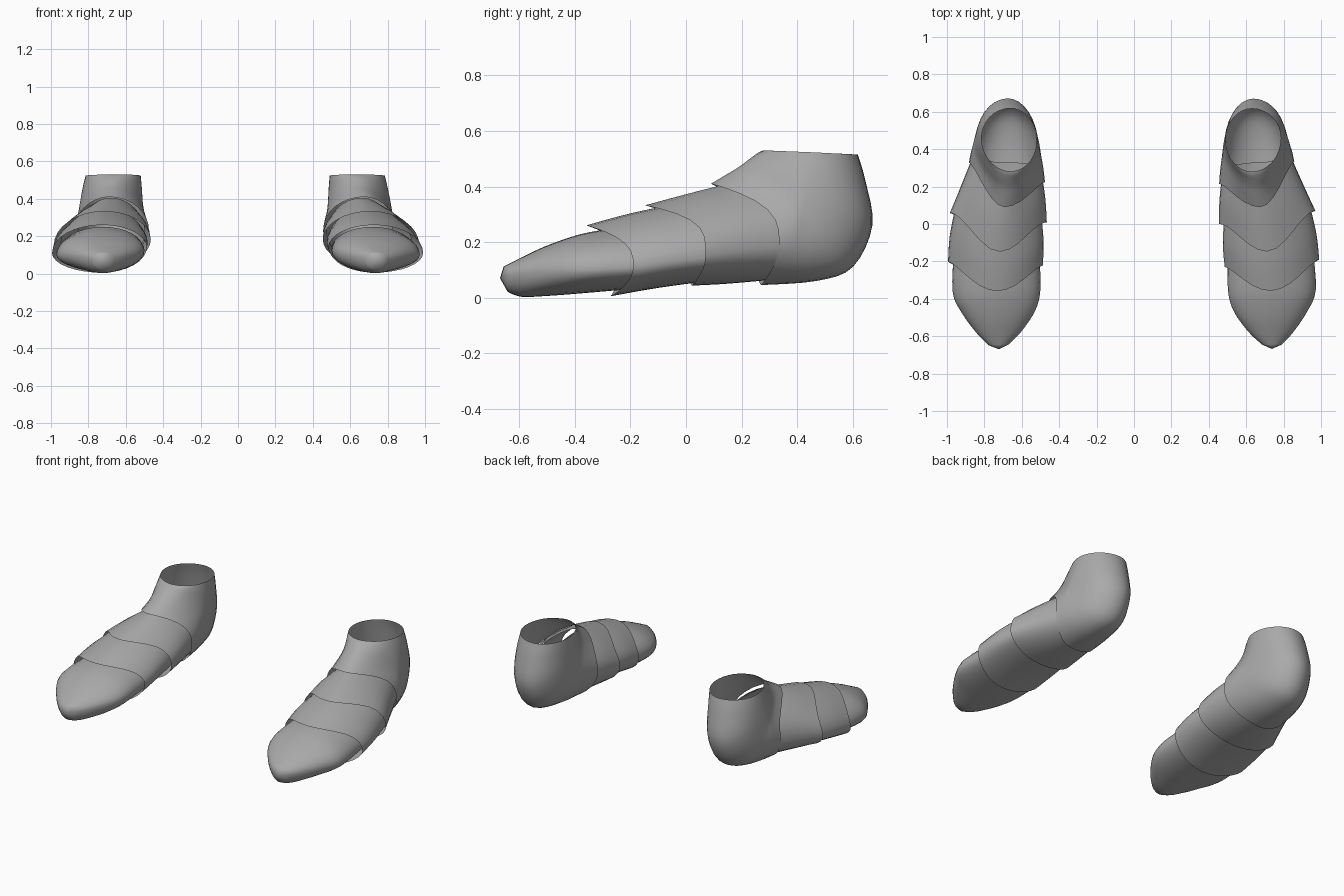
import bpy, bmesh, math
from mathutils import Vector, Matrix

if "Cube" in bpy.data.objects:
    bpy.data.objects.remove(bpy.data.objects["Cube"])

SEG = 8      # segments per quarter of a cross-section
STEPS = 4    # smooth steps between two cross-sections

steel = bpy.data.materials.new("grey_steel")
steel.diffuse_color = (0.40, 0.40, 0.40, 1)
steel.use_nodes = True
steel.node_tree.nodes["Principled BSDF"].inputs["Base Color"].default_value = steel.diffuse_color


def section(inner, top, outer, bottom, p_top, p_low):
    """Closed ring of four elliptic quarters; p_top points the upper edge forward."""
    keys = [Vector(k) for k in (outer, top, inner, bottom)]
    ring = []
    for q in range(4):
        up = q < 2
        p = p_top if up else p_low
        side = keys[0] if q in (0, 3) else keys[2]
        crest = keys[1] if up else keys[3]
        for i in range(SEG):
            f = i / SEG if q in (0, 2) else 1 - i / SEG
            c, s = math.cos(f * math.pi / 2), math.sin(f * math.pi / 2)
            ring.append(Vector((crest.x + (side.x - crest.x) * c,
                                side.y + (crest.y - side.y) * s ** p,
                                side.z + (crest.z - side.z) * s)))
    return ring


def spline(a, b, c, d, t):
    return 0.5 * (2 * b + (c - a) * t + (2 * a - 5 * b + 4 * c - d) * t * t
                  + (3 * b - a - 3 * c + d) * t ** 3)


def shell(name, rows, matrix, tip=None):
    """Skin a curved sheet through the cross-sections, with an optional closed tip."""
    keys = [section(*r) for r in rows]
    last = len(keys) - 1
    rings = []
    for k in range(last):
        four = [keys[max(k - 1, 0)], keys[k], keys[k + 1], keys[min(k + 2, last)]]
        for j in range(STEPS):
            rings.append([spline(*pts, j / STEPS) for pts in zip(*four)])
    rings.append(keys[-1])

    bm = bmesh.new()
    loops = [[bm.verts.new(p) for p in r] for r in rings]
    n = 4 * SEG
    for a, b in zip(loops, loops[1:]):
        for i in range(n):
            bm.faces.new((a[i], a[(i + 1) % n], b[(i + 1) % n], b[i]))
    if tip:
        v = bm.verts.new(tip)
        for i in range(n):
            bm.faces.new((loops[-1][i], loops[-1][(i + 1) % n], v))
    bm.transform(matrix)
    bmesh.ops.recalc_face_normals(bm, faces=bm.faces)
    # sheets are open, so make sure the outside is the one facing away from the middle
    mid = sum((v.co for v in bm.verts), Vector()) / len(bm.verts)
    if sum((f.calc_center_median() - mid).dot(f.normal) * f.calc_area() for f in bm.faces) < 0:
        bmesh.ops.reverse_faces(bm, faces=bm.faces)
    for f in bm.faces:
        f.smooth = True
    mesh = bpy.data.meshes.new(name)
    bm.to_mesh(mesh)
    bm.free()
    mesh.materials.append(steel)
    bpy.context.collection.objects.link(bpy.data.objects.new(name, mesh))


# cross-sections: inner, top, outer, bottom points, then upper and lower edge sharpness
toe_cap = [
    ((.50, -.18, .13), (.72, -.26, .250), (.955, -.12, .11), (.72, -.15, .035), 2, 2),
    ((.503, -.36, .12), (.72, -.38, .228), (.972, -.35, .10), (.72, -.38, .015), 2, 2),
    ((.535, -.47, .11), (.725, -.50, .187), (.925, -.47, .10), (.73, -.50, .006), 2, 2),
    ((.615, -.58, .095), (.73, -.59, .145), (.85, -.58, .09), (.735, -.59, .003), 2, 2),
    ((.685, -.645, .08), (.735, -.655, .112), (.79, -.645, .08), (.735, -.64, .02), 2, 2),
]
front_plate = [
    ((.485, -.23, .14), (.73, -.357, .260), (.99, -.19, .11), (.73, -.27, .005), 3, 2),
    ((.475, -.10, .17), (.715, -.20, .303), (.975, -.05, .13), (.72, -.10, .035), 3, 2),
    ((.485, .08, .19), (.70, .00, .345), (.93, .14, .15), (.70, .10, .062), 3, 2),
]
instep_plate = [
    ((.454, .00, .18), (.71, -.147, .332), (.97, .07, .15), (.70, .02, .043), 4, 2),
    ((.457, .13, .21), (.69, .00, .372), (.91, .20, .17), (.69, .15, .050), 4, 2),
    ((.475, .30, .22), (.665, .13, .405), (.83, .38, .19), (.68, .33, .066), 4, 2),
]
ankle_cuff = [
    ((.455, .215, .23), (.675, .09, .410), (.857, .335, .20), (.68, .27, .045), 3, 2),
    ((.462, .30, .26), (.66, .14, .440), (.842, .40, .24), (.67, .47, .060), 2.4, 1.5),
    ((.472, .36, .30), (.65, .19, .470), (.828, .42, .30), (.65, .60, .110), 1.9, 1),
    ((.480, .40, .37), (.645, .23, .500), (.815, .44, .38), (.64, .67, .260), 1.5, 1),
    ((.485, .43, .46), (.635, .26, .522), (.80, .455, .46), (.635, .645, .42), 1.2, 1),
    ((.490, .45, .523), (.63, .28, .530), (.785, .46, .523), (.63, .617, .515), 1, 1),
]

# the left shoe is mirrored and turned slightly inward
right = Matrix.Identity(4)
left = (Matrix.Translation((-.692, 0, 0)) @ Matrix.Rotation(.04, 4, 'Z')
        @ Matrix.Translation((.68, 0, 0)) @ Matrix.Scale(-1, 4, (1, 0, 0)))

for side, m in (("right", right), ("left", left)):
    shell(side + "_toe_cap", toe_cap, m, tip=(.737, -.668, .07))
    shell(side + "_front_plate", front_plate, m)
    shell(side + "_instep_plate", instep_plate, m)
    shell(side + "_ankle_cuff", ankle_cuff, m)
